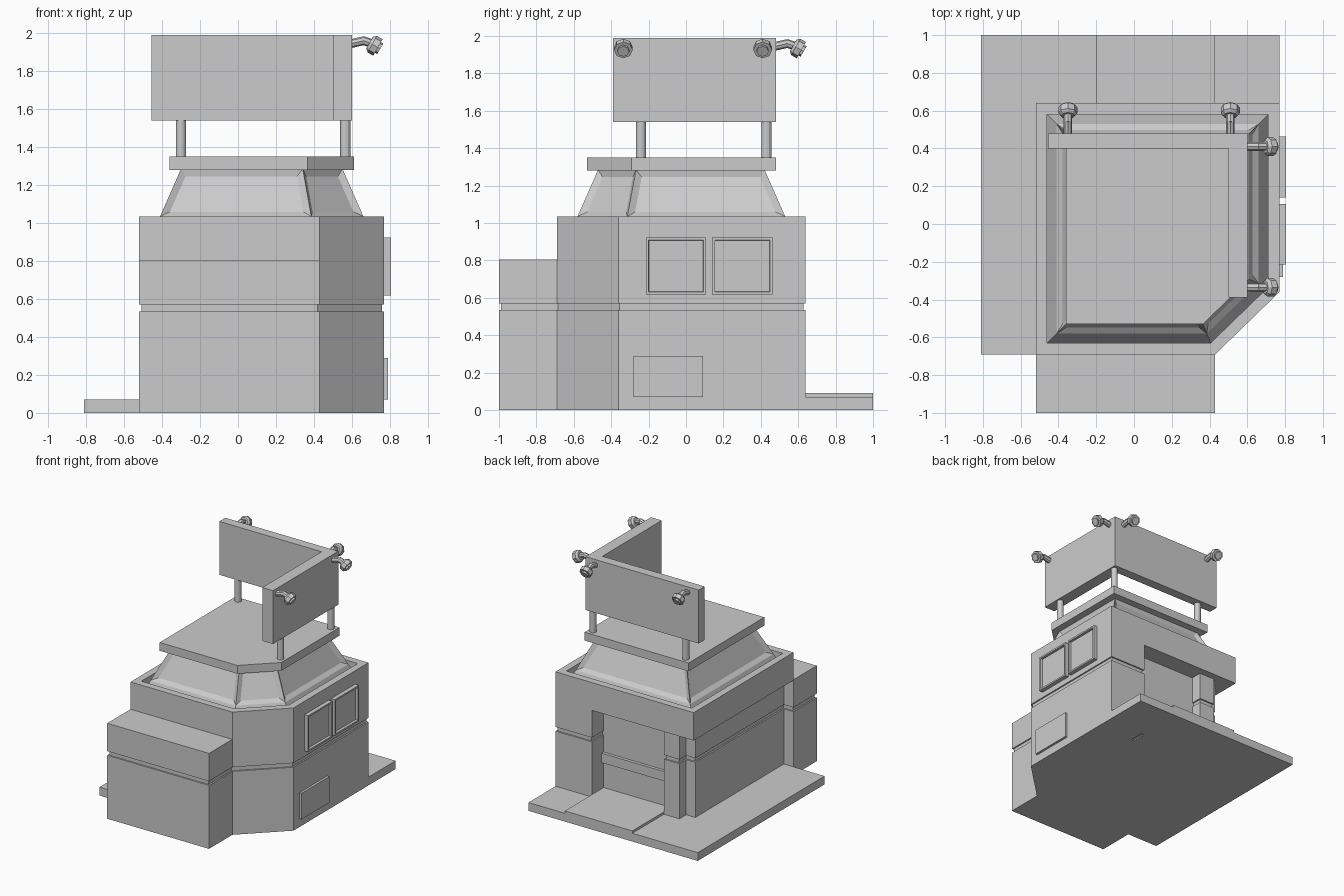
import bpy, bmesh
from mathutils import Vector, Matrix

if "Cube" in bpy.data.objects:
    bpy.data.objects.remove(bpy.data.objects["Cube"])


def finish(name, bm):
    bmesh.ops.recalc_face_normals(bm, faces=bm.faces)
    me = bpy.data.meshes.new(name)
    bm.to_mesh(me)
    bm.free()
    ob = bpy.data.objects.new(name, me)
    bpy.context.collection.objects.link(ob)
    return ob


def inset(poly, d):
    """Mitred inward offset of a counter-clockwise outline."""
    out, n = [], len(poly)
    for i in range(n):
        p = Vector(poly[i])
        a = (p - Vector(poly[i - 1])).normalized()
        b = (Vector(poly[(i + 1) % n]) - p).normalized()
        na, nb = Vector((-a.y, a.x)), Vector((-b.y, b.x))
        out.append(tuple(p + (na + nb) * (d / (1 + na.dot(nb)))))
    return out


def loft(name, rings, panel=None):
    """Join outlines at rising heights; optionally sink panels in the last band."""
    bm = bmesh.new()
    loops = [[bm.verts.new((x, y, z)) for x, y in poly] for poly, z in rings]
    n = len(loops[0])
    bm.faces.new(loops[0][::-1])
    bm.faces.new(loops[-1])
    for lo, hi in zip(loops, loops[1:]):
        band = [bm.faces.new((lo[i], lo[(i + 1) % n], hi[(i + 1) % n], hi[i]))
                for i in range(n)]
    if panel:
        bm.normal_update()
        bmesh.ops.inset_individual(bm, faces=band, thickness=panel[0], depth=panel[1],
                                   use_even_offset=True)
    return finish(name, bm)


def rect(x0, x1, y0, y1):
    return [(x0, y0), (x1, y0), (x1, y1), (x0, y1)]


def box(name, x0, x1, y0, y1, z0, z1):
    return loft(name, [(rect(x0, x1, y0, y1), z0), (rect(x0, x1, y0, y1), z1)])


def add_rod(bm, p, q, r, sides, r2=None):
    p, q = Vector(p), Vector(q)
    mat = Matrix.Translation((p + q) / 2) @ (q - p).to_track_quat('Z', 'Y').to_matrix().to_4x4()
    bmesh.ops.create_cone(bm, cap_ends=True, segments=sides, radius1=r,
                          radius2=r if r2 is None else r2, depth=(q - p).length, matrix=mat)


# Ground slab and door step
slab = [(-.81, -.69), (.4, -.69), (.4, .6), (.77, .6), (.77, 1), (-.81, 1)]
loft("ground_slab", [(slab, 0), (slab, .07)])
box("door_step", -.2, .43, .45, 1, .01, .09)

# Lower walls with shadow groove, front block and stepped rear corner
low = [(-.43, -.69), (-.52, -.69), (-.52, -1), (.43, -1), (.43, -.69), (.77, -.36),
       (.77, .64), (.43, .64), (.43, .48), (-.2, .48), (-.2, .58), (-.345, .58),
       (-.345, .49), (-.43, .49)]
groove = inset(low, .012)
loft("lower_walls", [(low, 0), (low, .535), (groove, .535), (groove, .57),
                     (low, .57), (low, .805)])

# Door panel and its rail
box("door_panel", -.21, .44, .42, .484, .02, .803)
box("door_rail", -.205, .435, .45, .51, .31, .39)

# Overhanging upper walls with a parapet rim
upper = [(-.52, -.69), (.43, -.69), (.77, -.36), (.77, .64), (-.52, .64)]
rim = inset(upper, .06)
loft("upper_walls", [(upper, .8), (upper, 1.035), (rim, 1.035), (rim, .92)])

# Tapered cabin with sunken windows, and roof
loft("window_cabin", [(rim, .92), (inset(upper, .11), 1.035), (inset(upper, .22), 1.285)],
     panel=(.035, -.02))
roof = inset(upper, .16)
loft("roof", [(roof, 1.28), (roof, 1.35)])

# Framed windows and hatch on the right wall
for i, y0 in enumerate((-.215, .14)):
    y1 = y0 + .322
    bm = bmesh.new()
    v = bmesh.ops.create_cube(bm, size=1, matrix=Matrix.Translation((.785, (y0 + y1) / 2, .77))
                              @ Matrix.Diagonal((.04, y1 - y0, .305, 1)))
    bm.normal_update()
    face = max(bm.faces, key=lambda f: f.calc_center_median().x)
    bmesh.ops.inset_individual(bm, faces=[face], thickness=.02, depth=0)
    bmesh.ops.inset_individual(bm, faces=[face], thickness=.003, depth=-.02)
    finish(f"side_window_{i + 1}", bm)
box("side_hatch", .76, .79, -.28, .09, .07, .29)

# L-shaped sign board on posts
sign = [(-.455, .4), (.5, .4), (.5, -.39), (.6, -.39), (.6, .48), (-.455, .48)]
loft("sign_board", [(sign, 1.54), (sign, 1.99)])
for i, (x, y) in enumerate(((-.3, .43), (.565, .43), (.565, -.24))):
    bm = bmesh.new()
    add_rod(bm, (x, y, 1.34), (x, y, 1.55), .027, 12)
    finish(f"sign_post_{i + 1}", bm)


# Sign lamps: bent arm, octagonal head and smaller lens
def lamp(name, origin, out):
    o, d = Vector(origin), Vector(out)

    def at(r, z):
        return o + d * r + Vector((0, 0, z))
    bm = bmesh.new()
    add_rod(bm, at(-.01, 1.943), at(.065, 1.96), .023, 8)
    add_rod(bm, at(.055, 1.962), at(.105, 1.945), .023, 8)
    add_rod(bm, at(.093, 1.949), at(.107, 1.941), .036, 8, .05)
    add_rod(bm, at(.107, 1.941), at(.137, 1.924), .05, 8)
    add_rod(bm, at(.137, 1.924), at(.149, 1.917), .032, 8)
    finish(name, bm)


for i, y in enumerate((-.335, .41)):
    lamp(f"right_lamp_{i + 1}", (.6, y, 0), (1, 0, 0))
for i, x in enumerate((-.35, .51)):
    lamp(f"back_lamp_{i + 1}", (x, .48, 0), (0, 1, 0))
